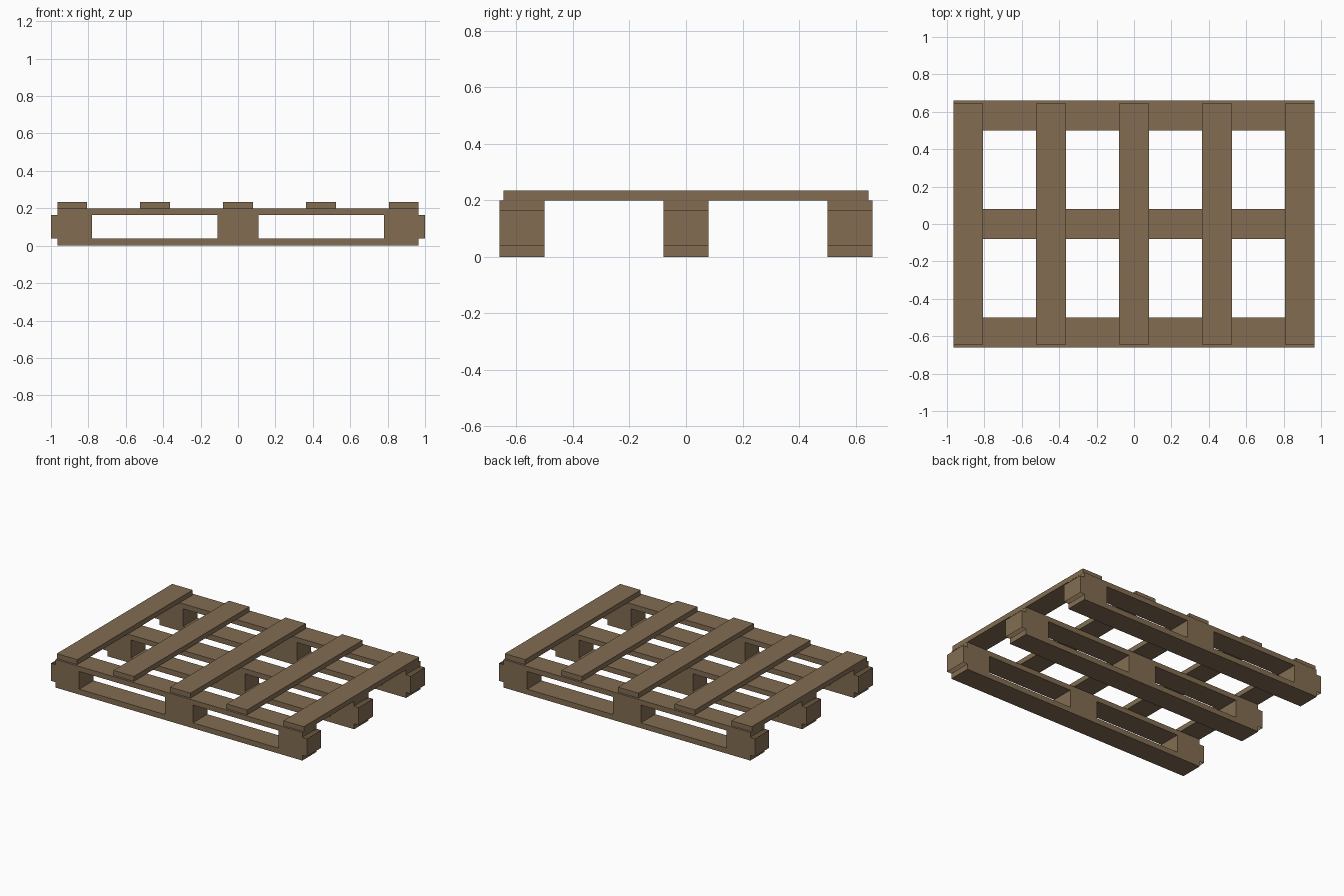
import bpy
import bmesh

cube = bpy.data.objects.get("Cube")
if cube:
    bpy.data.objects.remove(cube, do_unlink=True)

wood = bpy.data.materials.new("brown_wood")
wood.use_nodes = True
color = (0.225, 0.152, 0.085, 1)
wood.diffuse_color = color
wood.node_tree.nodes["Principled BSDF"].inputs["Base Color"].default_value = color


def board(name, center, size, open_ends=False):
    """Box with flat faces; open_ends leaves out its top and bottom."""
    bm = bmesh.new()
    bmesh.ops.create_cube(bm, size=1)
    bmesh.ops.scale(bm, vec=size, verts=bm.verts)
    if open_ends:
        caps = [f for f in bm.faces if abs(f.normal.z) > 0.5]
        bmesh.ops.delete(bm, geom=caps, context="FACES_ONLY")
    mesh = bpy.data.meshes.new(name)
    bm.to_mesh(mesh)
    bm.free()
    mesh.materials.append(wood)
    obj = bpy.data.objects.new(name, mesh)
    obj.location = center
    bpy.context.collection.objects.link(obj)
    return obj


WIDTH = 0.16
LENGTH = 1.93

# Three runners: lower board, spacer blocks, upper board
for side, y in (("front", -0.58), ("middle", 0), ("back", 0.58)):
    board(side + "_bottom_board", (0, y, 0.019), (LENGTH, WIDTH, 0.038))
    board(side + "_top_board", (0, y, 0.181), (LENGTH, WIDTH, 0.036))
    for place, x in (("right", -0.89), ("center", 0), ("left", 0.89)):
        # The boards cover the blocks, so the blocks are open sleeves
        board(f"{side}_{place}_block", (x, y, 0.1005), (0.22, WIDTH, 0.125), True)

# Five deck slats across the runners
for i in range(5):
    x = (i - 2) * 0.443
    board(f"deck_slat_{i + 1}", (x, 0, 0.2165), (WIDTH, 1.29, 0.035))
